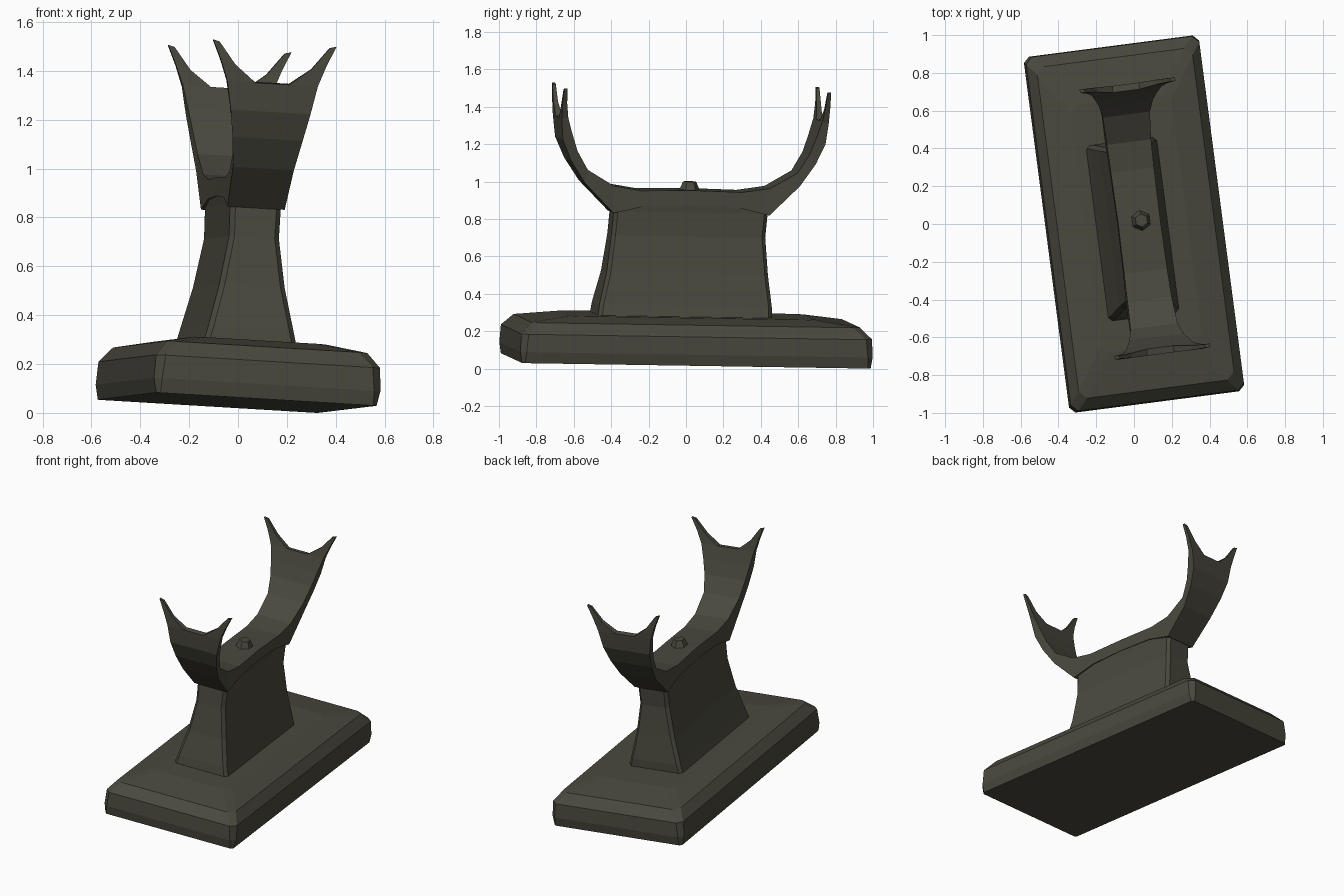
import bpy, bmesh, math
from mathutils import Matrix, Vector

if "Cube" in bpy.data.objects:
    bpy.data.objects.remove(bpy.data.objects["Cube"])

mat = bpy.data.materials.new("dark olive stone")
mat.diffuse_color = (0.068, 0.066, 0.048, 1)
mat.use_nodes = True
mat.node_tree.nodes["Principled BSDF"].inputs["Base Color"].default_value = mat.diffuse_color

# The whole piece stands slightly turned and leaning
TILT = (Matrix.Rotation(math.radians(7.4), 4, 'Z')
        @ Matrix.Rotation(math.radians(3.4), 4, 'Y')
        @ Matrix.Rotation(math.radians(-0.9), 4, 'X'))
UPPER = Vector((-0.022, 0, 0))   # upper parts sit a little off centre
parts = []


def loft(bm, rings, caps=True):
    """Join equal rings of points with quads; return the vertex rings."""
    vs = [[bm.verts.new(p) for p in r] for r in rings]
    n = len(vs[0])
    for a, b in zip(vs, vs[1:]):
        for i in range(n):
            j = (i + 1) % n
            bm.faces.new((a[i], a[j], b[j], b[i]))
    if caps:
        bm.faces.new(vs[0])
        bm.faces.new(vs[-1])
    return vs


def finish(bm, name, offset=Vector()):
    bmesh.ops.recalc_face_normals(bm, faces=bm.faces)
    bm.transform(TILT @ Matrix.Translation(offset))
    me = bpy.data.meshes.new(name)
    bm.to_mesh(me)
    bm.free()
    me.materials.append(mat)
    ob = bpy.data.objects.new(name, me)
    bpy.context.collection.objects.link(ob)
    parts.append(ob)


def rect(hx, hy, z, c, cy=0):
    """Rectangle with cut corners."""
    out = []
    for sx, sy, flip in ((1, 1, 0), (-1, 1, 1), (-1, -1, 0), (1, -1, 1)):
        pair = [(sx * hx, cy + sy * (hy - c), z), (sx * (hx - c), cy + sy * hy, z)]
        out += pair[::-1] if flip else pair
    return out


# Base slab with softened, crowned top
bm = bmesh.new()
loft(bm, [rect(0.455, 0.94, 0, 0.015), rect(0.468, 0.95, 0.06, 0.03),
          rect(0.463, 0.945, 0.155, 0.035), rect(0.415, 0.885, 0.215, 0.04),
          rect(0.27, 0.66, 0.245, 0.04)])
finish(bm, "base")

# Waisted pillar
bm = bmesh.new()
loft(bm, [rect(hx, hy, z, 0.02, cy) for hx, hy, z, cy in (
    (0.195, 0.47, 0.22, -0.03), (0.175, 0.465, 0.30, -0.025),
    (0.135, 0.435, 0.47, -0.015), (0.103, 0.415, 0.67, -0.01),
    (0.105, 0.415, 0.80, 0), (0.112, 0.37, 0.88, 0))])
finish(bm, "pillar", UPPER)

# Curved saddle whose raised ends split into two prongs
# stations: half width, inner y, inner z, outer y, outer z
half = [(0.115, 0.27, 0.912, 0.25, 0.83), (0.118, 0.42, 0.935, 0.42, 0.79),
        (0.126, 0.565, 1.02, 0.58, 0.95), (0.145, 0.625, 1.12, 0.66, 1.07),
        (0.165, 0.657, 1.21, 0.708, 1.18), (0.187, 0.685, 1.30, 0.72, 1.295)]


def station(w, yi, zi, yo, zo, s):
    cols = (-w, -w * 0.38, w * 0.38, w)
    return ([(x, s * yi, zi) for x in cols]
            + [(x, s * yo, zo) for x in reversed(cols)])


bm = bmesh.new()
rings = [station(*h, -1) for h in reversed(half)]
rings.append(station(0.112, 0, 0.918, 0, 0.84, 1))
rings += [station(*h, 1) for h in half]
vs = loft(bm, rings, caps=False)
for ring, s in ((vs[0], -1), (vs[-1], 1)):
    bm.faces.new((ring[1], ring[2], ring[5], ring[6]))   # valley of the fork
    for sx, q in ((-1, (0, 1, 6, 7)), (1, (3, 2, 5, 4))):
        low = [ring[i] for i in q]
        steps = [[(0.218, 0.697, 1.38), (0.158, 0.697, 1.365),
                  (0.158, 0.722, 1.365), (0.218, 0.722, 1.38)],
                 [(0.255, 0.702, 1.462), (0.228, 0.702, 1.455),
                  (0.228, 0.72, 1.455), (0.255, 0.72, 1.462)]]
        for pts in steps:
            up = [bm.verts.new((sx * x, s * y, z)) for x, y, z in pts]
            for i in range(4):
                j = (i + 1) % 4
                bm.faces.new((low[i], low[j], up[j], up[i]))
            low = up
        bm.faces.new(low)
finish(bm, "saddle_with_prongs", UPPER)

# Small knob in the middle of the saddle
bm = bmesh.new()
bmesh.ops.create_cone(bm, cap_ends=True, segments=6, radius1=0.062,
                      radius2=0.035, depth=0.06,
                      matrix=Matrix.Translation((0.01, 0, 0.93)))
finish(bm, "knob", UPPER)

# Stand on the ground and centre
pts = [v.co for o in parts for v in o.data.vertices]
lo = [min(p[i] for p in pts) for i in range(3)]
hi = [max(p[i] for p in pts) for i in range(3)]
shift = Matrix.Translation((-(lo[0] + hi[0]) / 2, -(lo[1] + hi[1]) / 2, -lo[2]))
for o in parts:
    o.data.transform(shift)
